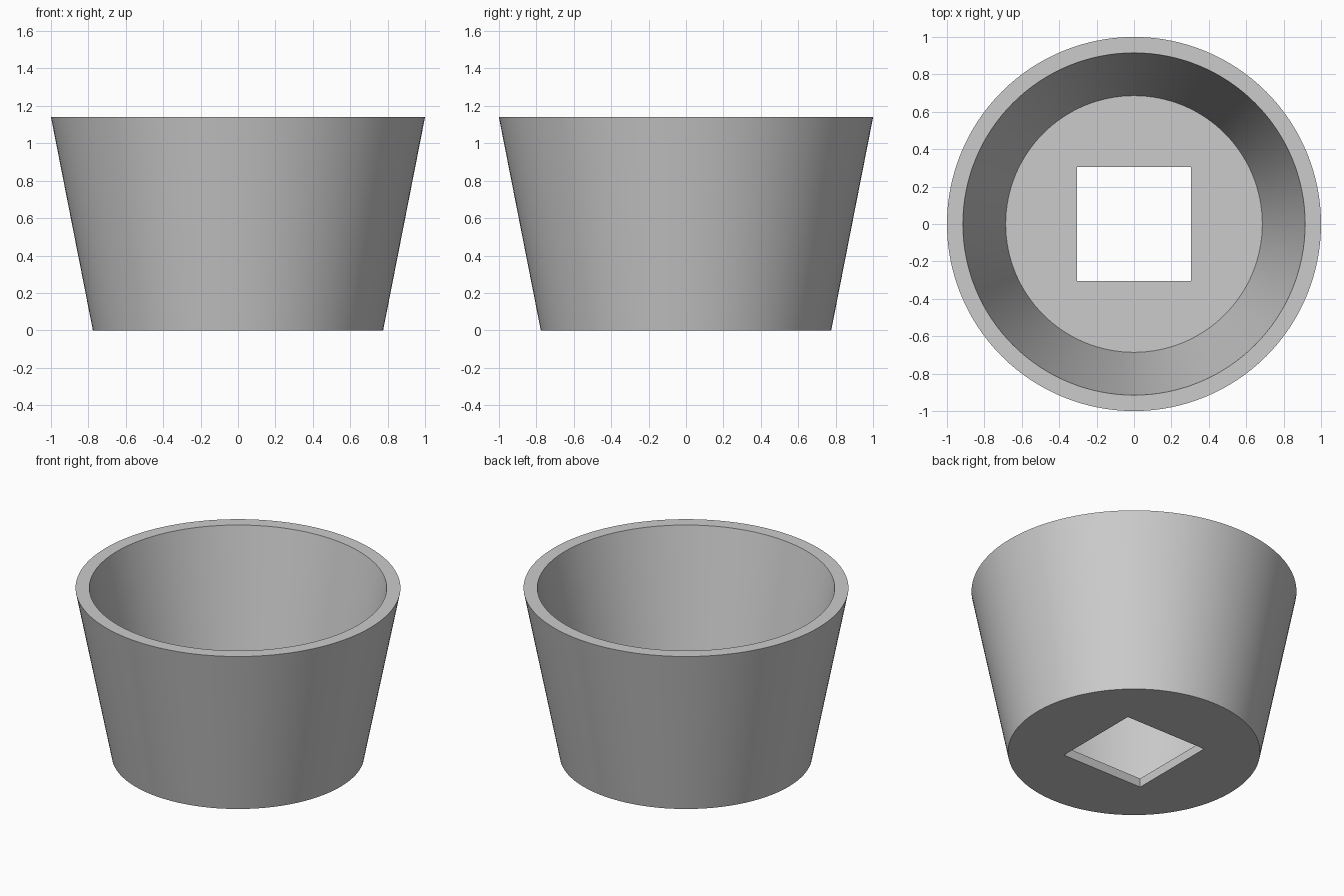
import bpy
import bmesh
from math import cos, sin, tau, radians

SEGMENTS = 128
HEIGHT = 1.14
FLOOR = 0.06
HOLE = 0.612

cube = bpy.data.objects.get("Cube")
if cube:
    bpy.data.objects.remove(cube, do_unlink=True)

# Plain grey material
grey = bpy.data.materials.new("plain_grey")
grey.use_nodes = True
colour = (0.6, 0.6, 0.6, 1)
grey.diffuse_color = colour
grey.node_tree.nodes["Principled BSDF"].inputs["Base Color"].default_value = colour


def ring(bm, radius, z):
    return [bm.verts.new((radius * cos(tau * i / SEGMENTS), radius * sin(tau * i / SEGMENTS), z))
            for i in range(SEGMENTS)]


# Tapered pot: outer wall, flat rim, inner wall and floor
bm = bmesh.new()
profile = [(0.776, 0), (1.0, HEIGHT), (0.915, HEIGHT), (0.686, FLOOR)]
rings = [ring(bm, r, z) for r, z in profile]
for low, high in zip(rings, rings[1:]):
    for i in range(SEGMENTS):
        j = (i + 1) % SEGMENTS
        bm.faces.new((low[i], low[j], high[j], high[i]))
bm.faces.new(rings[0][::-1])
bm.faces.new(rings[-1])
bmesh.ops.recalc_face_normals(bm, faces=bm.faces)
mesh = bpy.data.meshes.new("pot")
bm.to_mesh(mesh)
bm.free()
mesh.materials.append(grey)
pot = bpy.data.objects.new("pot", mesh)
bpy.context.collection.objects.link(pot)

# Square drain hole through the floor
bpy.ops.mesh.primitive_cube_add(size=1, location=(0, 0, FLOOR / 2))
cutter = bpy.context.object
cutter.name = "drain_hole_cutter"
cutter.scale = (HOLE, HOLE, FLOOR * 4)
cutter.hide_render = True
cutter.data.materials.append(grey)

cut = pot.modifiers.new("drain_hole", "BOOLEAN")
cut.operation = "DIFFERENCE"
cut.solver = "EXACT"
cut.object = cutter

bpy.ops.object.select_all(action="DESELECT")
pot.select_set(True)
bpy.context.view_layer.objects.active = pot
bpy.ops.object.modifier_apply(modifier=cut.name)
bpy.data.objects.remove(cutter, do_unlink=True)

# Smooth round walls with crisp rims
bpy.ops.object.shade_smooth_by_angle(angle=radians(30))
